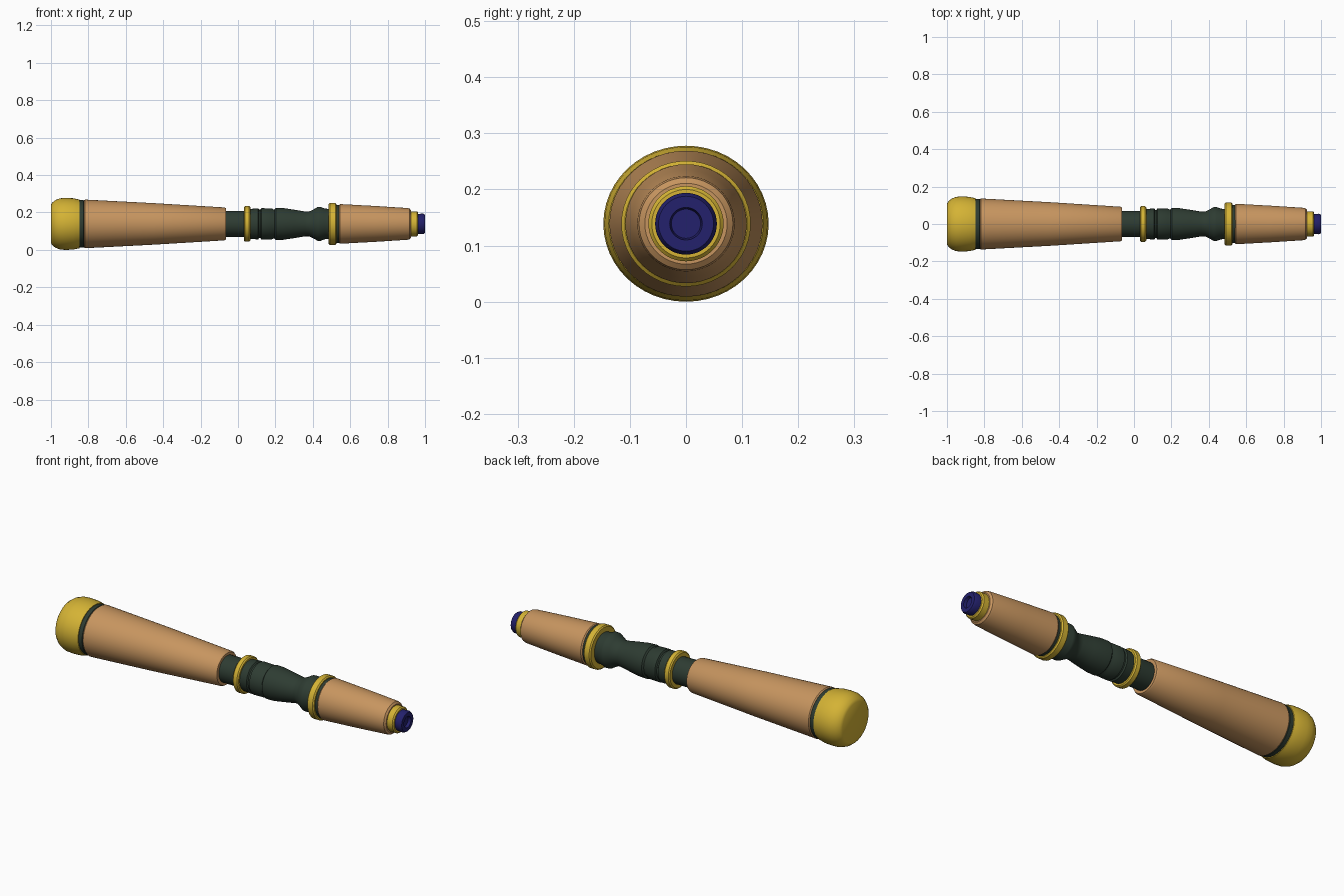
import bpy, bmesh, math

if "Cube" in bpy.data.objects:
    bpy.data.objects.remove(bpy.data.objects["Cube"])

CENTRE_Z = 0.139
SEGMENTS = 48


def material(name, rgb):
    m = bpy.data.materials.new(name)
    m.diffuse_color = (*rgb, 1.0)
    m.use_nodes = True
    m.node_tree.nodes["Principled BSDF"].inputs["Base Color"].default_value = m.diffuse_color
    return m


gold = material("gold", (0.66, 0.45, 0.035))
wood = material("tan wood", (0.57, 0.30, 0.115))
dark = material("dark green grey", (0.027, 0.045, 0.032))
blue = material("deep blue", (0.017, 0.015, 0.15))


def lathe(name, mat, profile, y_scale=1.0):
    """Turn (x, radius) points around the long axis; both ends are capped."""
    bm = bmesh.new()
    rings = []
    for x, r in profile:
        ring = []
        for i in range(SEGMENTS):
            a = 2 * math.pi * i / SEGMENTS
            ring.append(bm.verts.new((x, r * y_scale * math.cos(a), r * math.sin(a))))
        rings.append(ring)
    for a, b in zip(rings, rings[1:]):
        for i in range(SEGMENTS):
            j = (i + 1) % SEGMENTS
            bm.faces.new((a[i], a[j], b[j], b[i]))
    bm.faces.new(rings[0])
    bm.faces.new(rings[-1])
    bmesh.ops.recalc_face_normals(bm, faces=bm.faces)
    mesh = bpy.data.meshes.new(name)
    bm.to_mesh(mesh)
    bm.free()
    mesh.materials.append(mat)
    obj = bpy.data.objects.new(name, mesh)
    obj.location.z = CENTRE_Z
    bpy.context.collection.objects.link(obj)
    bpy.context.view_layer.objects.active = obj
    obj.select_set(True)
    bpy.ops.object.shade_smooth_by_angle(angle=math.radians(35))
    obj.select_set(False)
    return obj


def band(name, mat, x0, x1, r, bevel=0.006, y_scale=1.0):
    """Short ring with softened rims."""
    return lathe(name, mat, [(x0, r - bevel), (x0 + bevel, r),
                             (x1 - bevel, r), (x1, r - bevel)], y_scale)


# Rounded end cap and its collar
lathe("end_cap", gold, [(-1.0, 0.103), (-0.992, 0.115), (-0.975, 0.128),
                        (-0.95, 0.137), (-0.92, 0.139), (-0.88, 0.137),
                        (-0.862, 0.133), (-0.848, 0.130)], 1.06)
band("end_collar", dark, -0.85, -0.823, 0.127, 0.003, 1.06)

# Long tapered wooden grip
lathe("long_grip", wood, [(-0.825, 0.124), (-0.818, 0.130), (-0.45, 0.111),
                          (-0.072, 0.088), (-0.064, 0.083)], 1.05)

# Dark neck, gold ring and stepped middle section
lathe("neck", dark, [(-0.08, 0.070), (0.04, 0.070)])
band("middle_ring", gold, 0.032, 0.066, 0.095)
lathe("middle_section", dark, [
    (0.06, 0.080), (0.108, 0.083), (0.113, 0.076), (0.12, 0.076), (0.125, 0.084),
    (0.18, 0.083), (0.188, 0.078), (0.195, 0.078), (0.202, 0.086), (0.24, 0.085),
    (0.30, 0.076), (0.36, 0.066), (0.38, 0.066), (0.405, 0.078), (0.425, 0.090),
    (0.44, 0.091), (0.465, 0.082), (0.49, 0.080)])
band("front_ring", gold, 0.485, 0.526, 0.112, 0.006, 1.03)
band("front_collar", dark, 0.522, 0.545, 0.102, 0.003)

# Short tapered wooden grip
lathe("short_grip", wood, [(0.538, 0.099), (0.546, 0.106), (0.73, 0.096),
                           (0.905, 0.085), (0.918, 0.082), (0.926, 0.072)], 1.02)

# Gold tip collar and blue nozzle with a recessed centre
band("tip_collar", gold, 0.92, 0.963, 0.067)
lathe("nozzle", blue, [(0.95, 0.053), (0.99, 0.055), (1.0, 0.049),
                       (1.0, 0.029), (0.985, 0.026)])
